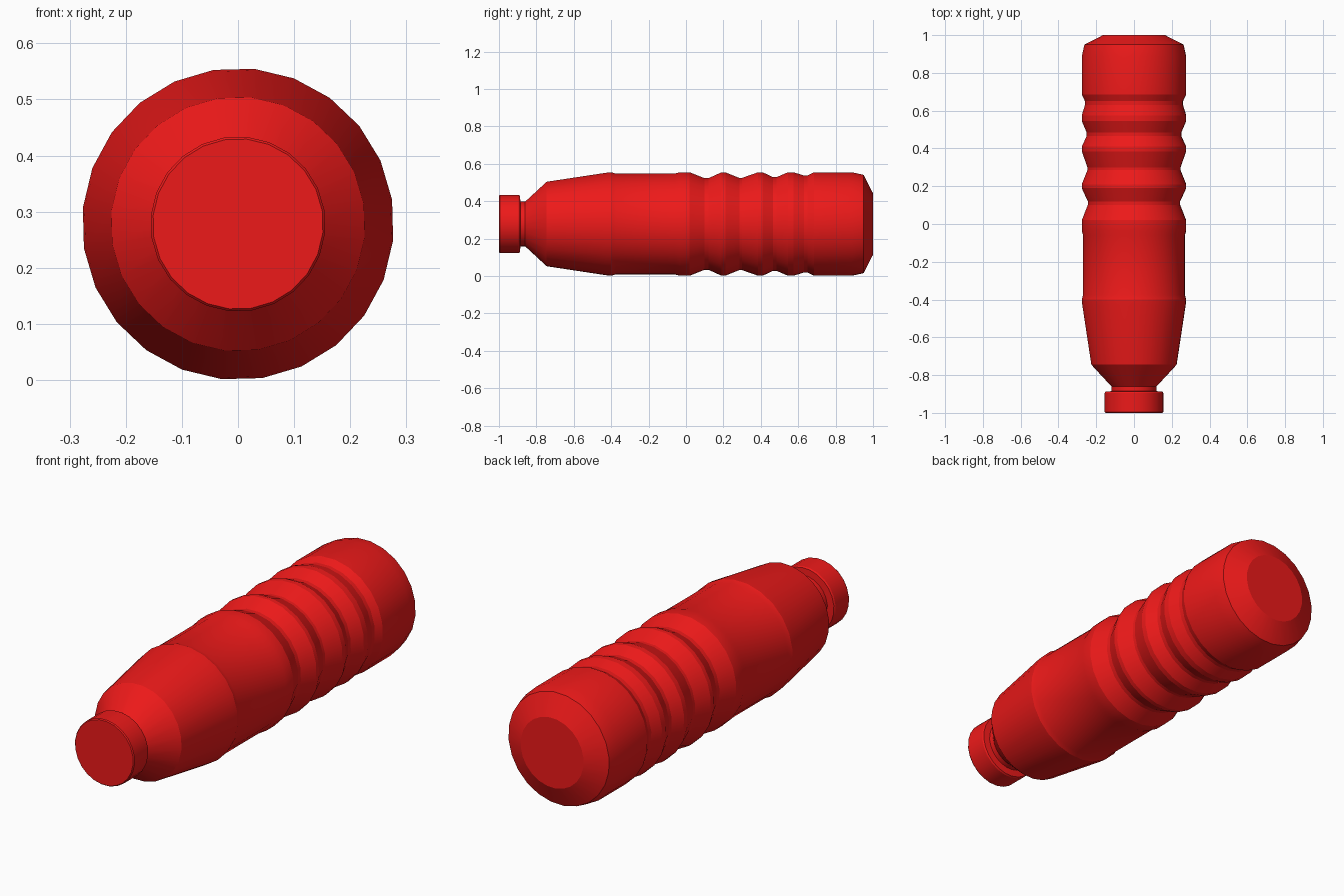
import bpy, bmesh, math

if "Cube" in bpy.data.objects:
    bpy.data.objects.remove(bpy.data.objects["Cube"])

SIDES = 24
AXIS_Z = 0.278
TWIST = math.radians(-6)

red = bpy.data.materials.new("red")
red.diffuse_color = (0.85, 0.01, 0.01, 1)
red.use_nodes = True
red.node_tree.nodes["Principled BSDF"].inputs["Base Color"].default_value = red.diffuse_color


def lathe(name, profile, cap_front=False, cap_back=False):
    """Revolve (y, radius) points about the long axis of the handle."""
    bm = bmesh.new()
    rings = []
    for y, r in profile:
        ring = []
        for i in range(SIDES):
            a = TWIST + 2 * math.pi * i / SIDES
            ring.append(bm.verts.new((r * math.cos(a), y, AXIS_Z + r * math.sin(a))))
        rings.append(ring)
    for a, b in zip(rings, rings[1:]):
        for i in range(SIDES):
            j = (i + 1) % SIDES
            bm.faces.new((a[i], a[j], b[j], b[i]))
    if cap_front:
        bm.faces.new(rings[0])
    if cap_back:
        bm.faces.new(rings[-1][::-1])
    # make every face point away from the axis or out of the ends
    bm.normal_update()
    me = bpy.data.meshes.new(name)
    bm.to_mesh(me)
    bm.free()
    me.materials.append(red)
    ob = bpy.data.objects.new(name, me)
    bpy.context.collection.objects.link(ob)
    bpy.ops.object.select_all(action='DESELECT')
    ob.select_set(True)
    bpy.context.view_layer.objects.active = ob
    bpy.ops.object.shade_smooth_by_angle(angle=math.radians(16))
    return ob


# connector at the front: flat disc, short collar and narrow neck
lathe("front_connector", [
    (-1.0, 0.152), (-0.995, 0.156), (-0.895, 0.156), (-0.888, 0.152),
    (-0.885, 0.12), (-0.86, 0.12)], cap_front=True)

# tapered nose and plain sleeve, up to the grip
body = [(-0.86, 0.12), (-0.745, 0.227), (-0.43, 0.275), (-0.40, 0.278),
        (-0.375, 0.271), (-0.06, 0.271), (-0.035, 0.278)]

# finger grooves: start, floor start, floor end, end, floor radius
for y0, y1, y2, y3, r in [(0.02, 0.10, 0.12, 0.19, 0.246),
                          (0.21, 0.285, 0.30, 0.385, 0.248),
                          (0.41, 0.465, 0.485, 0.545, 0.252),
                          (0.575, 0.63, 0.65, 0.685, 0.261)]:
    body += [(y0, 0.278), (y1, r), (y2, r), (y3, 0.278)]

# rounded-off butt end
body += [(0.887, 0.278), (0.95, 0.264), (1.0, 0.165)]
lathe("grip_body", body, cap_back=True)
